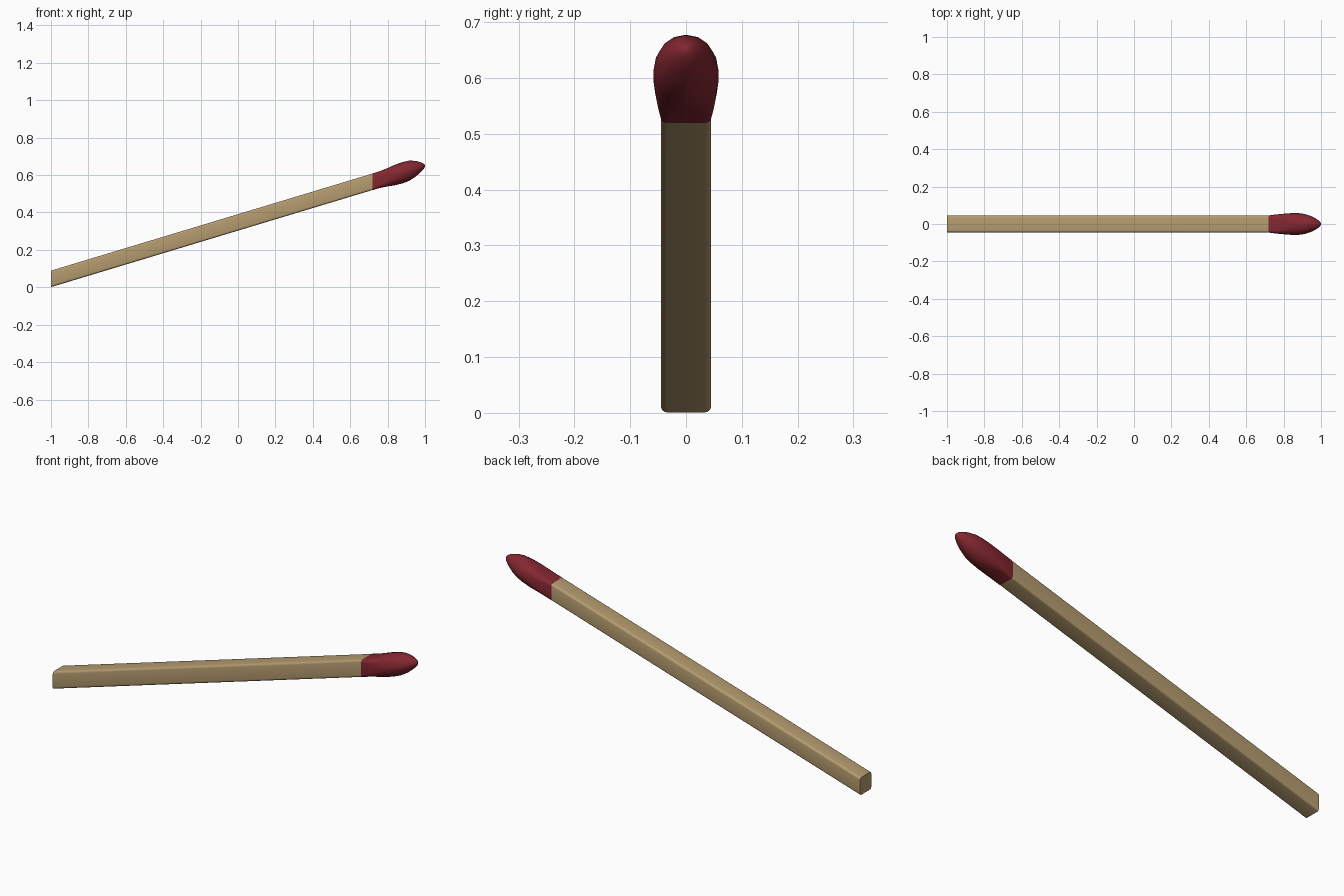
import bpy, bmesh, math

if "Cube" in bpy.data.objects:
    bpy.data.objects.remove(bpy.data.objects["Cube"])

SLOPE = 0.302
SEG = 5  # points per rounded corner


def ring(x, hy, hz, r):
    """Rounded-rectangle section in the YZ plane, r = corner share (0..1), raised along the slope."""
    zc = 0.045 + SLOPE * (x + 1)
    rad = r * min(hy, hz)
    pts = []
    for k, (sy, sz) in enumerate([(1, 1), (-1, 1), (-1, -1), (1, -1)]):
        for i in range(SEG):
            a = math.pi / 2 * (k + i / (SEG - 1))
            pts.append((x, sy * (hy - rad) + rad * math.cos(a),
                        zc + sz * (hz - rad) + rad * math.sin(a)))
    return pts


def loft(name, sections, color, angle):
    bm = bmesh.new()
    rings = [[bm.verts.new(p) for p in ring(*s)] for s in sections]
    n = len(rings[0])
    for a, b in zip(rings, rings[1:]):
        for i in range(n):
            j = (i + 1) % n
            bm.faces.new((a[i], a[j], b[j], b[i]))
    bm.faces.new(rings[0][::-1])
    bm.faces.new(rings[-1])
    bmesh.ops.recalc_face_normals(bm, faces=bm.faces)
    me = bpy.data.meshes.new(name)
    bm.to_mesh(me)
    bm.free()
    ob = bpy.data.objects.new(name, me)
    bpy.context.collection.objects.link(ob)
    mat = bpy.data.materials.new(name + "_colour")
    mat.diffuse_color = color
    mat.use_nodes = True
    mat.node_tree.nodes["Principled BSDF"].inputs["Base Color"].default_value = mat.diffuse_color
    me.materials.append(mat)
    bpy.ops.object.select_all(action='DESELECT')
    ob.select_set(True)
    bpy.context.view_layer.objects.active = ob
    bpy.ops.object.shade_smooth_by_angle(angle=math.radians(angle))
    return ob


# wooden stick, sheared upward with vertical ends
loft("stick", [(-1, .045, .044, .25), (.72, .045, .044, .25)],
     (0.46, 0.33, 0.16, 1), 40)

# bulging red head: square at the stick, round towards the tip
loft("match_head", [
    (.718, .0455, .0445, .25),
    (.76, .051, .045, .45),
    (.80, .055, .049, .65),
    (.84, .058, .055, .85),
    (.88, .058, .057, .95),
    (.915, .053, .054, .97),
    (.945, .043, .044, .97),
    (.97, .031, .031, .97),
    (.988, .019, .019, .97),
    (.997, .009, .009, .97),
    (1.0, .002, .002, .97)],
    (0.23, 0.02, 0.03, 1), 50)
